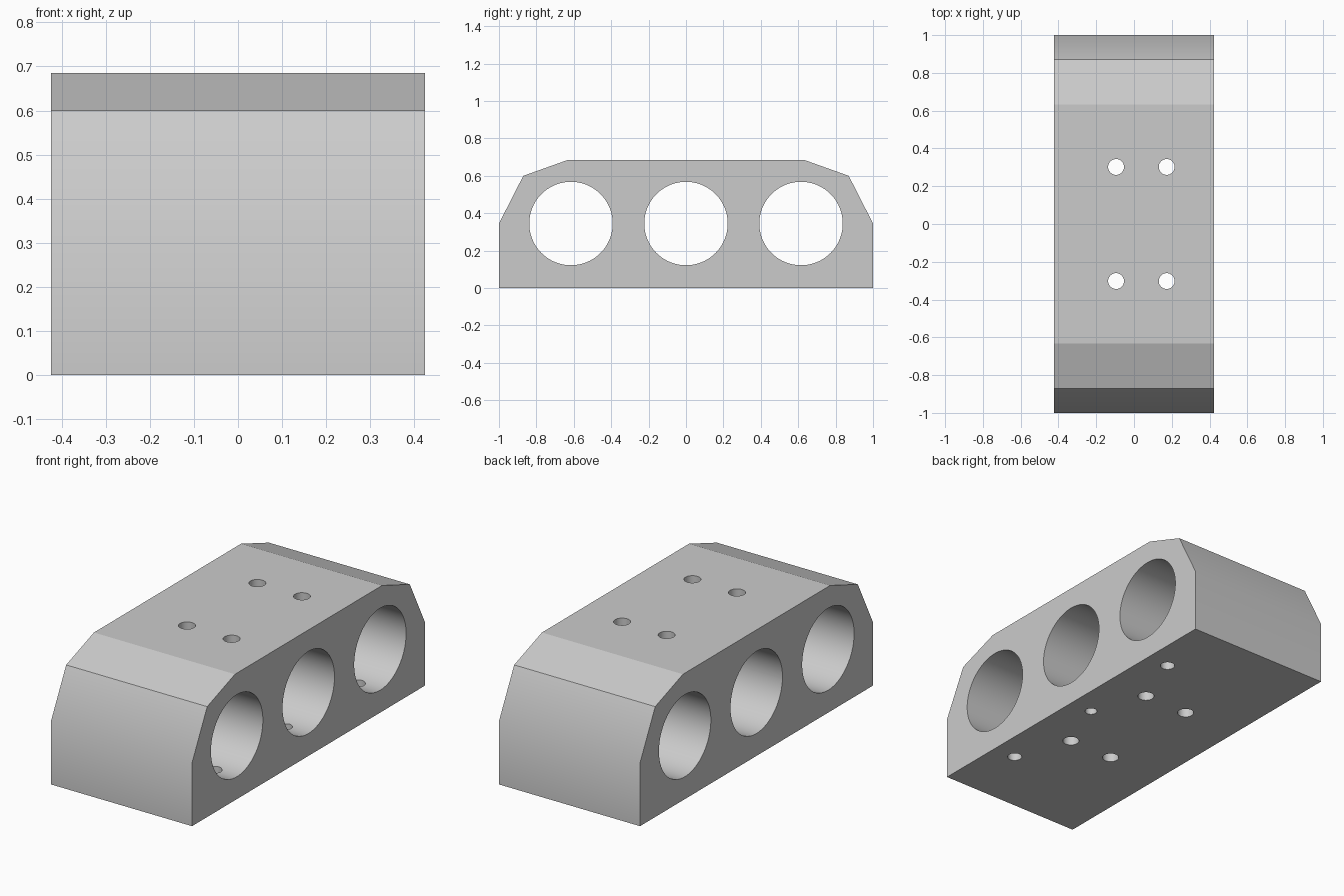
import bpy
import bmesh
import math

default_cube = bpy.data.objects.get("Cube")
if default_cube:
    bpy.data.objects.remove(default_cube, do_unlink=True)

HALF_WIDTH = 0.424
BORE_Z = 0.345
BORE_Y = 0.615
TOP_Z = 0.685

# Single grey material
grey = bpy.data.materials.new("plain grey")
grey.use_nodes = True
colour = (0.6, 0.6, 0.6, 1)
grey.diffuse_color = colour
grey.node_tree.nodes["Principled BSDF"].inputs["Base Color"].default_value = colour

# Block: chamfered side profile extruded across the width
half = [(1, 0), (1, BORE_Z), (0.87, 0.6), (0.632, TOP_Z)]
profile = half + [(-y, z) for y, z in reversed(half)]
bm = bmesh.new()
face = bm.faces.new([bm.verts.new((-HALF_WIDTH, y, z)) for y, z in profile])
extruded = bmesh.ops.extrude_face_region(bm, geom=[face])["geom"]
bmesh.ops.translate(bm, vec=(2 * HALF_WIDTH, 0, 0),
                    verts=[v for v in extruded if isinstance(v, bmesh.types.BMVert)])
bmesh.ops.recalc_face_normals(bm, faces=bm.faces)
mesh = bpy.data.meshes.new("bored_block")
bm.to_mesh(mesh)
bm.free()
block = bpy.data.objects.new("bored_block", mesh)
bpy.context.collection.objects.link(block)


def drill(radius, depth, location, rotation=(0, 0, 0), sides=32):
    """Cut a round hole in the block, then discard the cutter."""
    bpy.ops.mesh.primitive_cylinder_add(vertices=sides, radius=radius, depth=depth,
                                        location=location, rotation=rotation)
    cutter = bpy.context.object
    cutter.name = "hole_cutter"
    cutter.hide_render = True
    cut = block.modifiers.new("hole", "BOOLEAN")
    cut.operation = "DIFFERENCE"
    cut.solver = "EXACT"
    cut.object = cutter
    bpy.context.view_layer.objects.active = block
    bpy.ops.object.modifier_apply(modifier=cut.name)
    bpy.data.objects.remove(cutter, do_unlink=True)


# Large cross bores, each with a small drain hole in the underside
for y in (-BORE_Y, 0, BORE_Y):
    drill(0.223, 2, (0, y, BORE_Z), (0, math.pi / 2, 0), 96)
    drill(0.031 if y == 0 else 0.037, 0.5, (0.29, y, 0))

# Bolt holes running from top to bottom between the bores
for x in (-0.095, 0.173):
    for y in (-0.302, 0.302):
        drill(0.042, 2, (x, y, BORE_Z))

# Smooth bores and lower ends, with crisp edges elsewhere
block.data.materials.clear()
block.data.materials.append(grey)
bm = bmesh.new()
bm.from_mesh(block.data)
for face in bm.faces:
    face.smooth = True
    face.material_index = 0
for edge in bm.edges:
    on_top = all(v.co.z > TOP_Z - 0.01 for v in edge.verts)
    edge.smooth = not on_top and edge.calc_face_angle(math.pi) < math.radians(32)
bm.to_mesh(block.data)
bm.free()
